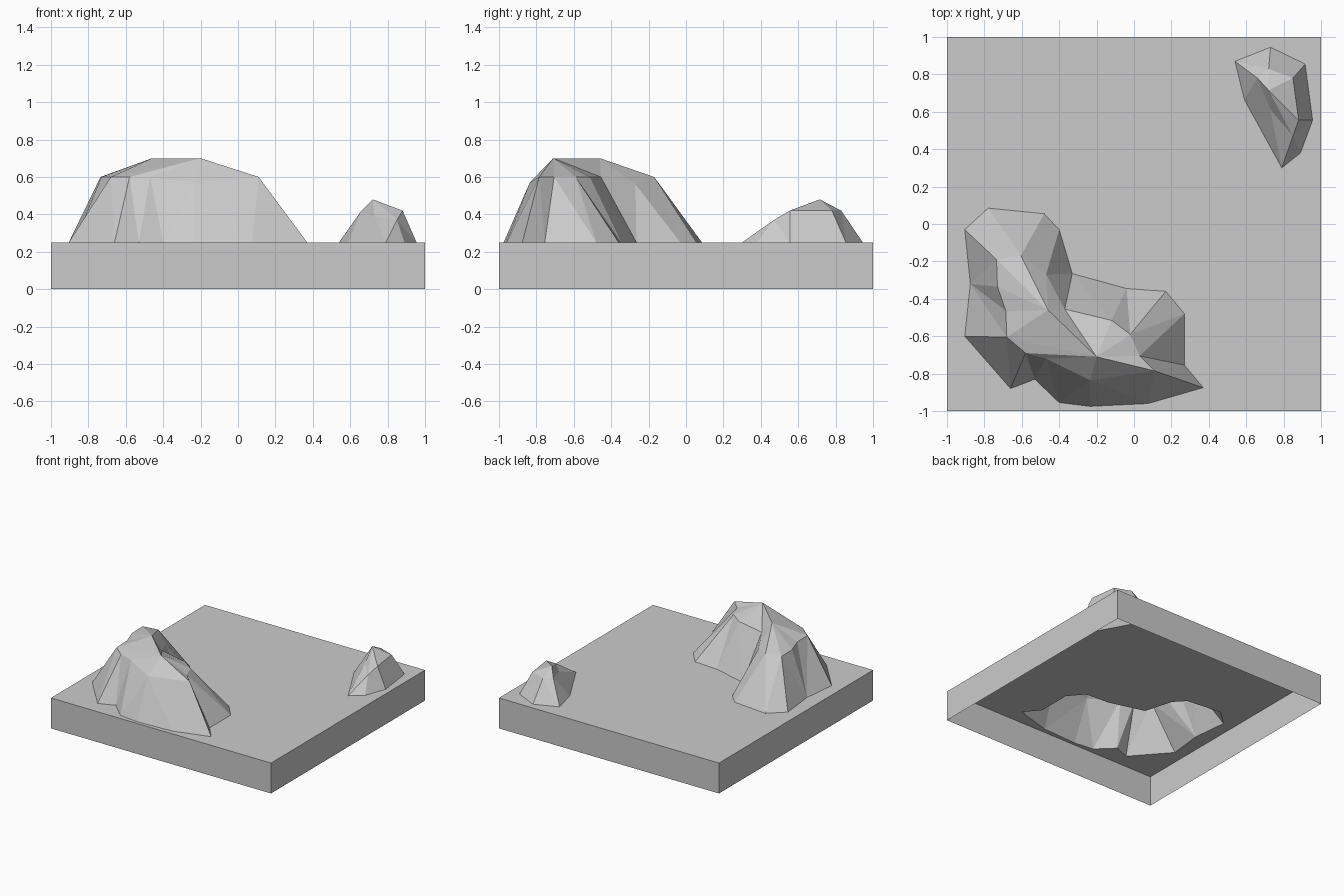
import bpy
import bmesh
from mathutils import Vector
from mathutils.geometry import delaunay_2d_cdt

PLATE_TOP = 0.25

cube = bpy.data.objects.get("Cube")
if cube:
    bpy.data.objects.remove(cube, do_unlink=True)

stone = bpy.data.materials.new("stone_grey")
stone.use_nodes = True
stone.diffuse_color = (0.6, 0.6, 0.6, 1)
stone.node_tree.nodes["Principled BSDF"].inputs["Base Color"].default_value = (0.6, 0.6, 0.6, 1)

points = []   # every terrain point with its height
creases = []  # edges the triangulation has to keep


def add_points(coords):
    """Store points given in hundredths and return their indices."""
    first = len(points)
    points.extend(Vector(c) / 100 for c in coords)
    return list(range(first, len(points)))


def add_loop(ids):
    creases.extend(zip(ids, ids[1:] + ids[:1]))


def add_hill(foot, rim, ridge, foot_links, rim_links):
    """Stack a footprint, a shoulder rim and a ridge, with creases joining them."""
    foot_ids = add_points([(x, y, PLATE_TOP * 100) for x, y in foot])
    rim_ids = add_points(rim)
    ridge_ids = add_points(ridge)
    add_loop(foot_ids)
    add_loop(rim_ids)
    creases.extend(zip(ridge_ids, ridge_ids[1:]))
    creases.extend((f, rim_ids[k]) for f, k in zip(foot_ids, foot_links))
    creases.extend((r, ridge_ids[k]) for r, k in zip(rim_ids, rim_links))


def make_part(name, faces, verts, skirt=False):
    """Make one flat-shaded object; a skirt drops its outer border to the floor."""
    bm = bmesh.new()
    made = {}
    for face in faces:
        for i in face:
            if i not in made:
                made[i] = bm.verts.new(verts[i])
        bm.faces.new([made[i] for i in face])
    if skirt:
        border = [e for e in bm.edges if e.is_boundary
                  and any(all(abs(v.co[a]) > 0.999 for v in e.verts) for a in (0, 1))]
        out = bmesh.ops.extrude_edge_only(bm, edges=border)
        for item in out["geom"]:
            if isinstance(item, bmesh.types.BMVert):
                item.co.z = 0
        bmesh.ops.recalc_face_normals(bm, faces=bm.faces[:])
        if sum(f.normal.z * f.calc_area() for f in bm.faces) < 0:
            bmesh.ops.reverse_faces(bm, faces=bm.faces[:])
    mesh = bpy.data.meshes.new(name)
    bm.to_mesh(mesh)
    bm.free()
    mesh.materials.append(stone)
    bpy.context.collection.objects.link(bpy.data.objects.new(name, mesh))


# Square plate outline
add_loop(add_points([(x, y, PLATE_TOP * 100) for x, y in
                     ((-100, -100), (100, -100), (100, 100), (-100, 100))]))

# Large L-shaped hill
add_hill(
    foot=[(-90.5, -3), (-78, 8.5), (-48, 5.5), (-40, -3), (-33, -26.5), (-4, -34.5),
          (17, -36), (27, -48), (27, -75.5), (37, -87.5), (7.5, -96), (-23.5, -97.5),
          (-40, -95.5), (-53, -83), (-66, -88), (-90.5, -60), (-87.5, -32)],
    rim=[(-73.5, -19, 60), (-60.5, -17, 60), (-47, -27, 56), (-37, -45.5, 60),
         (-12, -51.5, 60), (-2, -59, 60), (3, -70.5, 60), (11, -78.5, 60),
         (-23.5, -83.5, 57), (-47, -72, 60), (-58, -69, 60), (-68, -60.5, 60),
         (-68.5, -46.5, 60), (-73, -33.5, 60)],
    ridge=[(-46, -46, 70), (-20, -71, 70)],
    foot_links=[0, 1, 1, 2, 3, 4, 5, 6, 6, 7, 7, 8, 9, 10, 10, 11, 11],
    rim_links=[0] * 4 + [1] * 8 + [0] * 2,
)

# Small rocky hill in the corner
add_hill(
    foot=[(54, 87), (73, 94.5), (91.5, 85.5), (95.5, 55.5), (89, 38), (79, 30), (59, 66.5)],
    rim=[(66, 78, 42), (72, 83, 42), (85, 78, 42), (88, 55.5, 42), (85, 47, 37), (73, 61, 39)],
    ridge=[(72, 71.5, 48)],
    foot_links=range(7 - 1),
    rim_links=[0] * 6,
)
creases.append((len(points) - 8, len(points) - 2))  # inner gully crease

# Triangulate the whole surface, then restore the heights
flat, _, triangles, origins, _, _ = delaunay_2d_cdt(
    [p.xy for p in points], creases, [], 0, 1e-5)
verts = [Vector((p.x, p.y, points[o[0]].z if o else PLATE_TOP))
         for p, o in zip(flat, origins)]

# Split the surface into its parts
parts = {"base_plate": [], "large_hill": [], "small_hill": []}
for tri in triangles:
    if max(verts[i].z for i in tri) < PLATE_TOP + 0.01:
        key = "base_plate"
    else:
        key = "small_hill" if verts[tri[0]].x > 0.45 else "large_hill"
    parts[key].append(tri)
for name, faces in parts.items():
    make_part(name, faces, verts, skirt=name == "base_plate")
